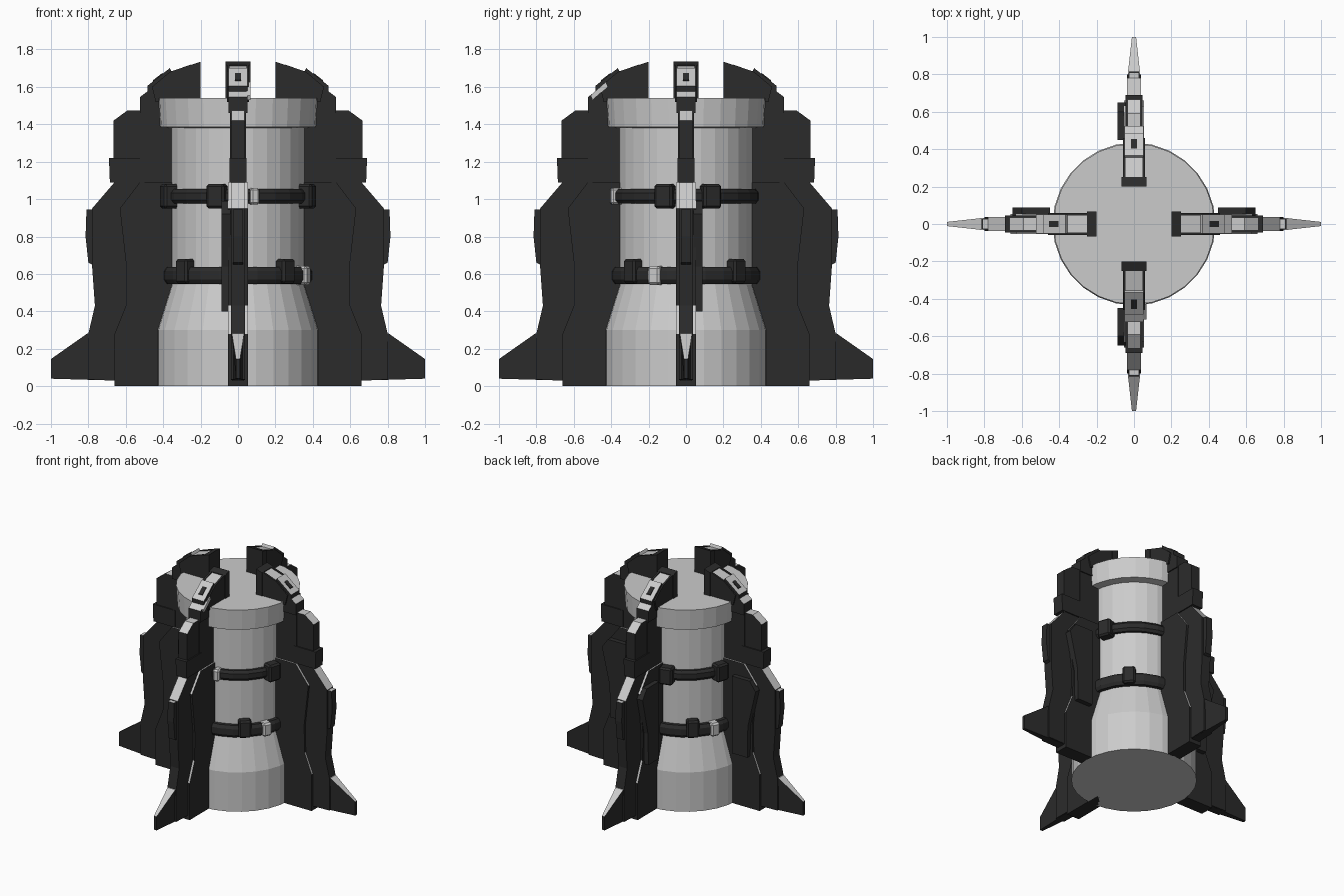
import bpy, bmesh, math
from mathutils import Matrix, Vector

if "Cube" in bpy.data.objects:
    bpy.data.objects.remove(bpy.data.objects["Cube"])


def mat(name, v):
    m = bpy.data.materials.new(name)
    m.diffuse_color = (v, v, v, 1)
    m.use_nodes = True
    m.node_tree.nodes["Principled BSDF"].inputs["Base Color"].default_value = m.diffuse_color
    return m


LIGHT = mat("light grey", 0.60)
DARK = mat("charcoal", 0.024)


def finish(bm, name, mats):
    bmesh.ops.recalc_face_normals(bm, faces=bm.faces[:])
    me = bpy.data.meshes.new(name)
    bm.to_mesh(me)
    bm.free()
    for m in mats:
        me.materials.append(m)
    ob = bpy.data.objects.new(name, me)
    bpy.context.collection.objects.link(ob)
    return ob


def lathe(name, prof, m, closed=False, n=24):
    bm = bmesh.new()
    rings = [[bm.verts.new((r * math.cos(2 * math.pi * i / n), r * math.sin(2 * math.pi * i / n), z))
              for i in range(n)] for r, z in prof]
    pairs = list(zip(rings, rings[1:])) + ([(rings[-1], rings[0])] if closed else [])
    for a, b in pairs:
        for i in range(n):
            j = (i + 1) % n
            bm.faces.new((a[i], a[j], b[j], b[i]))
    if not closed:
        bm.faces.new(rings[0])
        bm.faces.new(rings[-1])
    return finish(bm, name, [m])


# Each fin is built from (radius, height) profiles, extruded sideways and placed by these maps
SIDES = {
    "right": lambda r, t: (r, t),
    "left": lambda r, t: (-r, t),
    "back": lambda r, t: (-t, r),
    "front": lambda r, t: (-t, -r),
}


def plate(name, side, prof, lo, hi, light=True, tip=None):
    """Extruded profile; upward outward slopes become light when asked."""
    bm = bmesh.new()
    place = SIDES[side]

    def ring(t):
        out = []
        for r, z in prof:
            k = t
            if tip and r > 0.9:
                k = math.copysign(tip, t)
            out.append(bm.verts.new((*place(r, k), z)))
        return out
    a, b = ring(lo), ring(hi)
    bm.faces.new(a)
    bm.faces.new(b)
    for i in range(len(a)):
        j = (i + 1) % len(a)
        bm.faces.new((a[i], a[j], b[j], b[i]))
    bmesh.ops.recalc_face_normals(bm, faces=bm.faces[:])
    for f in bm.faces:
        f.material_index = 1 if light and f.normal.z > 0.3 else 0
    return finish(bm, side + "_" + name, [DARK, LIGHT])


# Central canister
lathe("canister", [(0.435, 0), (0.435, 0.30), (0.36, 0.54), (0.36, 1.38),
                   (0.42, 1.385), (0.43, 1.54)], LIGHT, n=28)

# Fins
for s in SIDES:
    plate("fin_core", s, [(0.33, 0), (0.66, 0), (0.66, 0.28), (0.60, 0.43), (0.597, 0.64),
                          (0.632, 0.95), (0.525, 1.09), (0.33, 1.09)], -0.053, 0.053)
    plate("fin_neck", s, [(0.33, 1.08), (0.525, 1.08), (0.525, 1.50), (0.33, 1.50)], -0.042, 0.042)
    plate("fin_head", s, [(0.24, 1.52), (0.33, 1.46), (0.525, 1.46), (0.525, 1.545), (0.485, 1.575),
                          (0.485, 1.605), (0.365, 1.70), (0.355, 1.68), (0.24, 1.715)], -0.05, 0.05)
    plate("head_backing", s, [(0.20, 1.53), (0.25, 1.53), (0.25, 1.718), (0.20, 1.735)],
          -0.066, 0.066, light=False)
    for k in (-1, 1):
        plate("head_cheek", s, [(0.25, 1.52), (0.44, 1.52), (0.46, 1.60), (0.365, 1.68), (0.25, 1.72)],
              *sorted((k * 0.045, k * 0.060)), light=False)
    plate("head_slot", s, [(0.40, 1.66), (0.45, 1.62), (0.454, 1.636), (0.405, 1.674)],
          -0.016, 0.016, light=False)
    plate("outer_fin", s, [(0.58, 0.03), (0.80, 0.035), (0.80, 0.28), (0.765, 0.43), (0.78, 0.64),
                           (0.78, 0.95), (0.66, 1.09), (0.50, 1.09)], -0.037, 0.037)
    plate("toe", s, [(0.66, 0.03), (1.0, 0.04), (1.0, 0.145), (0.805, 0.282), (0.66, 0.282)],
          -0.033, 0.033, tip=0.011)
    plate("edge_guard", s, [(0.76, 0.64), (0.80, 0.66), (0.815, 0.80), (0.81, 0.945), (0.76, 0.945)],
          -0.026, 0.026)
    plate("shoulder", s, [(0.50, 1.20), (0.665, 1.20), (0.665, 1.42), (0.59, 1.475), (0.50, 1.475)],
          -0.036, 0.036)
    plate("shoulder_band", s, [(0.50, 1.09), (0.685, 1.09), (0.69, 1.22), (0.50, 1.22)],
          -0.045, 0.045, light=False)
    # duct on one flank only
    plate("side_duct", s, [(0.45, 0.40), (0.58, 0.40), (0.585, 0.64), (0.65, 0.92), (0.60, 0.99),
                           (0.45, 0.99)], 0.04, 0.088, light=False)

# Light badge on the flank of the front fin head
plate("head_badge", "front", [(0.42, 1.60), (0.50, 1.53), (0.51, 1.555), (0.43, 1.625)],
      -0.066, -0.045)
bpy.data.objects["front_head_badge"].data.materials[0] = LIGHT


# Straps around the canister
def strap(name, z, r, h):
    lathe(name, [(0.35, z - h), (r - 0.015, z - h), (r, z - h * 0.5), (r, z + h * 0.5),
                 (r - 0.015, z + h), (0.35, z + h)], DARK, closed=True)


strap("upper_strap", 1.015, 0.395, 0.038)
strap("lower_strap", 0.592, 0.402, 0.045)


def clamp(name, deg, z, r, wide, high, m):
    bm = bmesh.new()
    bmesh.ops.create_cube(bm, size=1)
    bmesh.ops.scale(bm, vec=(0.08, wide, high), verts=bm.verts[:])
    bmesh.ops.bevel(bm, geom=bm.edges[:], offset=0.012, segments=1, affect='EDGES')
    bmesh.ops.translate(bm, vec=Vector((r - 0.04, 0, z)), verts=bm.verts[:])
    bmesh.ops.rotate(bm, matrix=Matrix.Rotation(math.radians(deg), 3, 'Z'), verts=bm.verts[:])
    finish(bm, name, [m])


for d in (-17, 20, 105, 197, 163, 253):
    clamp("upper_clamp", d, 1.015, 0.425, 0.10, 0.13, DARK)
for d in (-48, 45, 132, 222):
    clamp("lower_clamp", d, 0.615, 0.415, 0.09, 0.13, DARK)
for d in (-25, 155):
    clamp("lower_buckle", d, 0.592, 0.418, 0.07, 0.10, LIGHT)
clamp("upper_buckle", -77, 1.015, 0.415, 0.05, 0.09, LIGHT)
